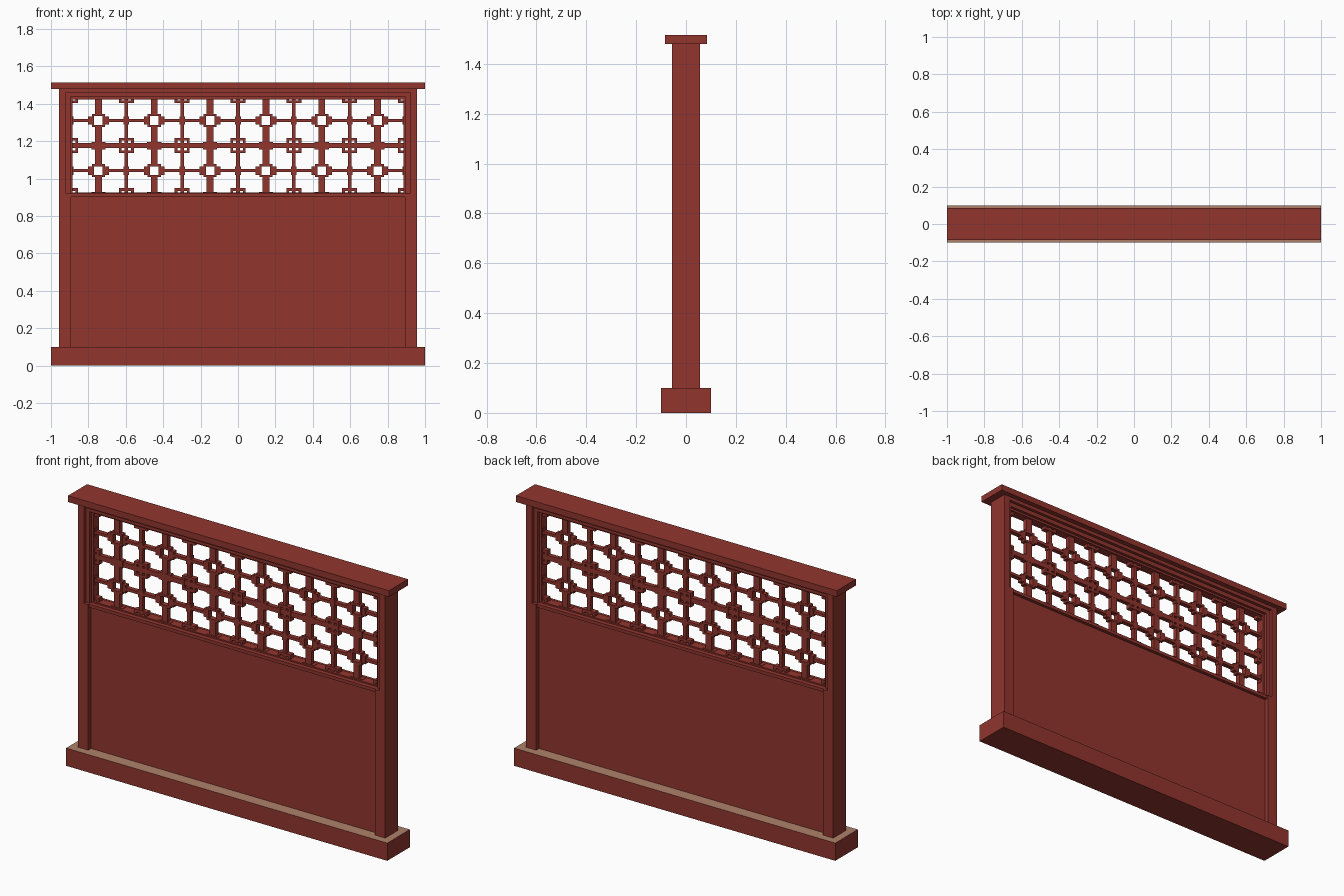
import bpy, bmesh

if "Cube" in bpy.data.objects:
    bpy.data.objects.remove(bpy.data.objects["Cube"])


def material(name, rgb):
    m = bpy.data.materials.new(name)
    m.diffuse_color = (*rgb, 1)
    m.use_nodes = True
    m.node_tree.nodes["Principled BSDF"].inputs["Base Color"].default_value = m.diffuse_color
    return m


RED = material("lacquer_red", (0.283, 0.036, 0.027))
TAN = material("worn_tan", (0.43, 0.22, 0.145))


def boxes(name, specs, mat=RED):
    """One object from boxes given as (x0, x1, half depth, z0, z1)."""
    bm = bmesh.new()
    for x0, x1, d, z0, z1 in specs:
        vs = bmesh.ops.create_cube(bm, size=1)["verts"]
        for v in vs:
            v.co = (x1 if v.co.x > 0 else x0,
                    d if v.co.y > 0 else -d,
                    z1 if v.co.z > 0 else z0)
    me = bpy.data.meshes.new(name)
    bm.to_mesh(me)
    bm.free()
    me.materials.append(mat)
    ob = bpy.data.objects.new(name, me)
    bpy.context.collection.objects.link(ob)
    return ob


# Base with a tan upper face
base = boxes("base", [(-1, 1, 0.1, 0, 0.1)])
base.data.materials.append(TAN)
for p in base.data.polygons:
    p.material_index = 1 if p.normal.z > 0.5 else 0

# Cap, posts, lintel and lower panel
boxes("top_cap", [(-1, 1, 0.085, 1.48, 1.515)])
for name, s in (("left_post", -1), ("right_post", 1)):
    def side(a, b):
        return sorted((s * a, s * b))
    boxes(name, [(*side(0.92, 0.957), 0.057, 0.1, 1.48),
                 (*side(0.893, 0.92), 0.057, 0.1, 0.92)])
boxes("lintel", [(-0.92, 0.92, 0.057, 1.46, 1.48)])
boxes("lower_panel", [(-0.893, 0.893, 0.032, 0.1, 0.902)])
boxes("middle_rail", [(-0.893, 0.893, 0.05, 0.902, 0.92)])

# Stepped frame around the lattice
steps = []
for a, b, d in ((0.92, 0.896, 0.04), (0.896, 0.884, 0.025)):
    t0, t1 = 1.46 - (0.92 - a), 1.46 - (0.92 - b)
    steps += [(-a, -b, d, 0.92, t0), (b, a, d, 0.92, t0), (-b, b, d, t1, t0)]
steps.append((-0.884, 0.884, 0.025, 0.92, 0.927))
boxes("lattice_frame", steps)

# Lattice: 6 x 2 cells, clipped to the frame opening
X0, X1, Z0, Z1 = -0.89, 0.89, 0.92, 1.435
PX, PZ, ZM = 0.2985, 0.268, 1.177
bars = []


def bar(cx, cz, w, h, d=0.013):
    x0, x1 = max(cx - w / 2, X0), min(cx + w / 2, X1)
    z0, z1 = max(cz - h / 2, Z0), min(cz + h / 2, Z1)
    if x1 - x0 > 0.001 and z1 - z0 > 0.001:
        bars.append((x0, x1, d, z0, z1))


def ring(cx, cz, size, t, d=0.015):
    o = (size - t) / 2
    for s in (-1, 1):
        bar(cx + s * o, cz, t, size, d)
        bar(cx, cz + s * o, size - 2 * t, t, d)


xc = [(i - 2.5) * PX for i in range(6)]
xb = [(i - 3) * PX for i in range(7)]
zc = [ZM - PZ / 2, ZM + PZ / 2]
zb = [ZM - PZ, ZM, ZM + PZ]

# Long thin bars along the cell borders
for x in xb:
    bar(x, ZM, 0.02, 0.54)
    for z in zb:
        ring(x, z, 0.08, 0.014)
    for z in zc:
        bar(x, z, 0.03, 0.045, 0.014)
bar(0, ZM, 1.8, 0.028)

for x in xc:
    # Thick uprights and wider blocks where they meet the cross bar
    for z in zb:
        bar(x, z, 0.075, 0.04, 0.014)
    for z in zc:
        # Open square with side wings, uprights and thin cross bars
        ring(x, z, 0.07, 0.012)
        for s in (-1, 1):
            bar(x, z + s * 0.085, 0.036, 0.1)
            bar(x + s * 0.092, z, 0.115, 0.016)
            bar(x + s * 0.045, z, 0.022, 0.045, 0.014)
boxes("lattice", bars)
